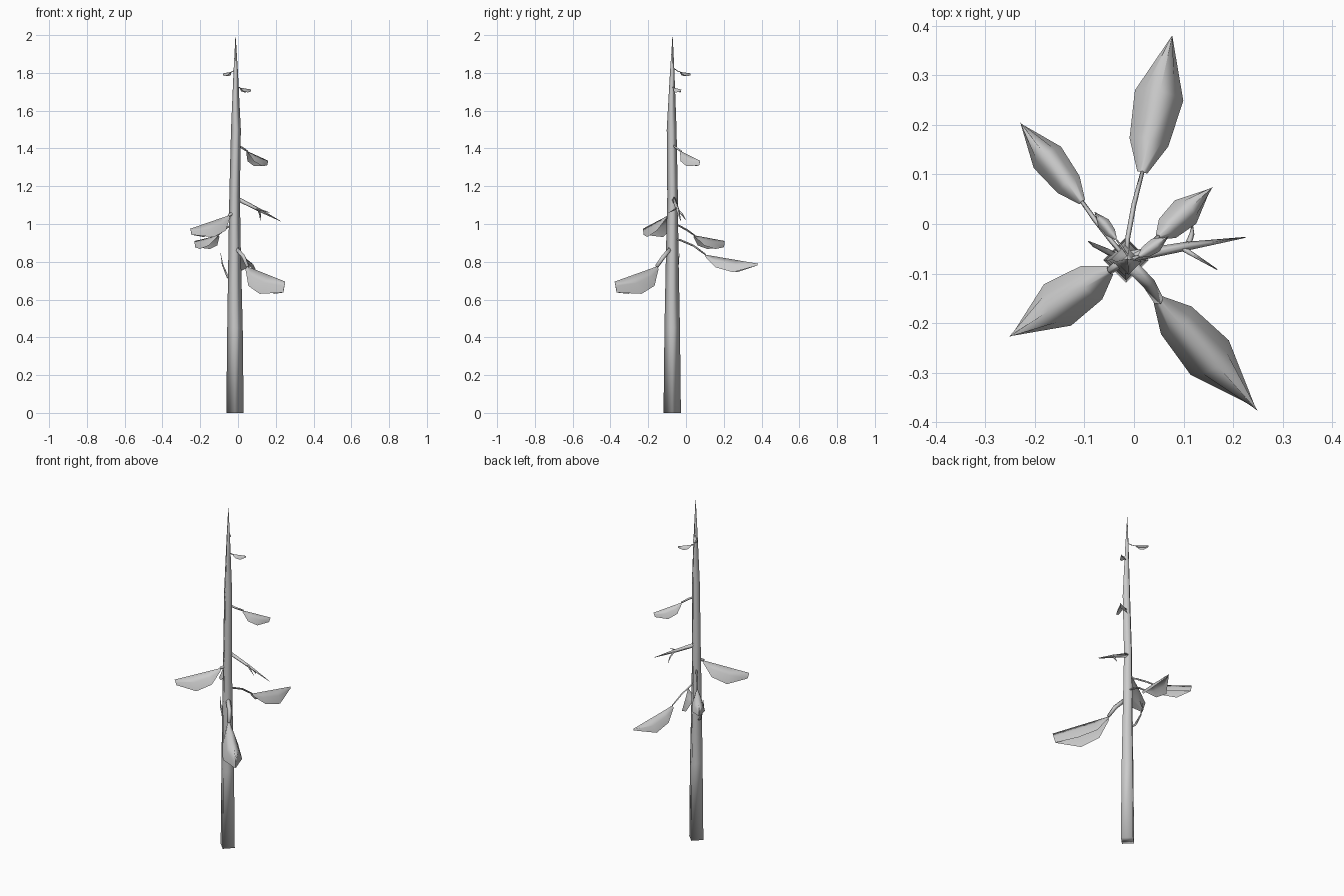
import bpy, bmesh, math
from mathutils import Vector

if "Cube" in bpy.data.objects:
    bpy.data.objects.remove(bpy.data.objects["Cube"])


def finish(name, bm, angle=180):
    bmesh.ops.recalc_face_normals(bm, faces=bm.faces)
    me = bpy.data.meshes.new(name)
    bm.to_mesh(me)
    bm.free()
    for p in me.polygons:
        p.use_smooth = True
    ob = bpy.data.objects.new(name, me)
    bpy.context.collection.objects.link(ob)
    return ob


def tube(name, path, sides=4, upright=False):
    """Tapered tube through (x, y, z, radius) points."""
    bm = bmesh.new()
    pts = [Vector(p[:3]) for p in path]
    rings = []
    for i, p in enumerate(pts):
        d = (pts[min(i + 1, len(pts) - 1)] - pts[max(i - 1, 0)]).normalized()
        if upright:
            u, v = Vector((1, 0, 0)), Vector((0, 1, 0))
        else:
            u = d.cross(Vector((0, 0, 1))).normalized()
            v = u.cross(d)
        r = path[i][3]
        rings.append([bm.verts.new(p + r * (u * math.cos(a) + v * math.sin(a)))
                      for a in (2 * math.pi * k / sides for k in range(sides))])
    for a, b in zip(rings, rings[1:]):
        for k in range(sides):
            n = (k + 1) % sides
            bm.faces.new((a[k], a[n], b[n], b[k]))
    bm.faces.new(rings[0])
    bm.faces.new(rings[-1])
    return finish(name, bm)


def leaf(name, base, tip, half_width, drop, tip_drop):
    """Arched leaf: a ridge line with both edges folded down."""
    bm = bmesh.new()
    base, tip = Vector(base), Vector(tip)
    axis = (tip - base).normalized()
    side = axis.cross(Vector((0, 0, 1))).normalized()
    down = axis.cross(side)
    if down.z > 0:
        down = -down
    section = [(-1, 1), (-0.62, 0.4), (0, 0), (0.62, 0.4), (1, 1)]
    rows = [(0, 0.2, 0.15), (0.25, 0.8, 0.85), (0.6, 1, 1), (1, 0.02, tip_drop)]
    grid = [[bm.verts.new(base.lerp(tip, t) + side * s * w * half_width + down * h * k * drop)
             for s, h in section] for t, w, k in rows]
    for a, b in zip(grid, grid[1:]):
        for k in range(len(section) - 1):
            bm.faces.new((a[k], a[k + 1], b[k + 1], b[k]))
    return finish(name, bm)


# Trunk: four-sided, slightly wavering taper
tube("trunk", [(-.016, -.073, 0, .046), (-.016, -.073, .45, .041), (-.018, -.073, .85, .033),
               (-.018, -.071, 1.15, .028), (-.011, -.076, 1.5, .026),
               (-.012, -.073, 1.8, .012), (-.013, -.071, 1.99, .001)], upright=True)

# Leaves: stem path, stem radius, leaf base, tip, half width, drop, tip drop
leaves = [
    ([(-.005, -.085, .865), (.03, -.12, .825)], .013,
     (.05, -.155, .775), (.25, -.378, .695), .052, .10, .6),
    ([(-.01, -.07, 1.42), (.02, -.055, 1.405)], .006,
     (.05, -.025, 1.385), (.16, .075, 1.335), .032, .05, .55),
    ([(-.02, -.073, 1.06)], .010,
     (-.05, -.095, 1.045), (-.253, -.228, .975), .05, .075, .45),
    ([(-.02, -.065, 1.0), (-.045, -.035, .99), (-.08, .01, .965)], .005,
     (-.105, .045, .94), (-.23, .205, .91), .035, .055, .6),
    ([(-.015, -.06, .92), (-.013, -.03, .915), (.0, .04, .885)], .005,
     (.017, .105, .837), (.077, .38, .79), .05, .065, .15),
    ([(-.012, -.065, 1.825), (-.025, -.045, 1.81)], .002,
     (-.037, -.03, 1.805), (-.08, .025, 1.797), .013, .018, .5),
    ([(-.01, -.073, 1.725)], .004,
     (.01, -.065, 1.722), (.07, -.025, 1.712), .015, .02, .5),
]
for i, (stem, r, base, tip, hw, drop, td) in enumerate(leaves, 1):
    tube(f"leaf_stem_{i}", [(*p, r) for p in stem] + [(*base, r * .8)])
    leaf(f"leaf_{i}", base, tip, hw, drop, td)

# Bare forked twig
tube("twig", [(-.015, -.067, 1.14, .012), (.105, -.045, 1.078, .009), (.225, -.027, 1.015, .001)])
tube("twig_fork_front", [(.095, -.047, 1.083, .006), (.168, -.092, 1.06, .001)])
tube("twig_fork_back", [(.108, -.045, 1.076, .007), (.117, -.02, 1.05, .005), (.118, .0, 1.02, .001)])

# Thin upturned shoot low on the left
tube("shoot", [(-.03, -.067, .7, .006), (-.055, -.055, .72, .006),
               (-.082, -.042, .785, .004), (-.092, -.035, .845, .001)])
